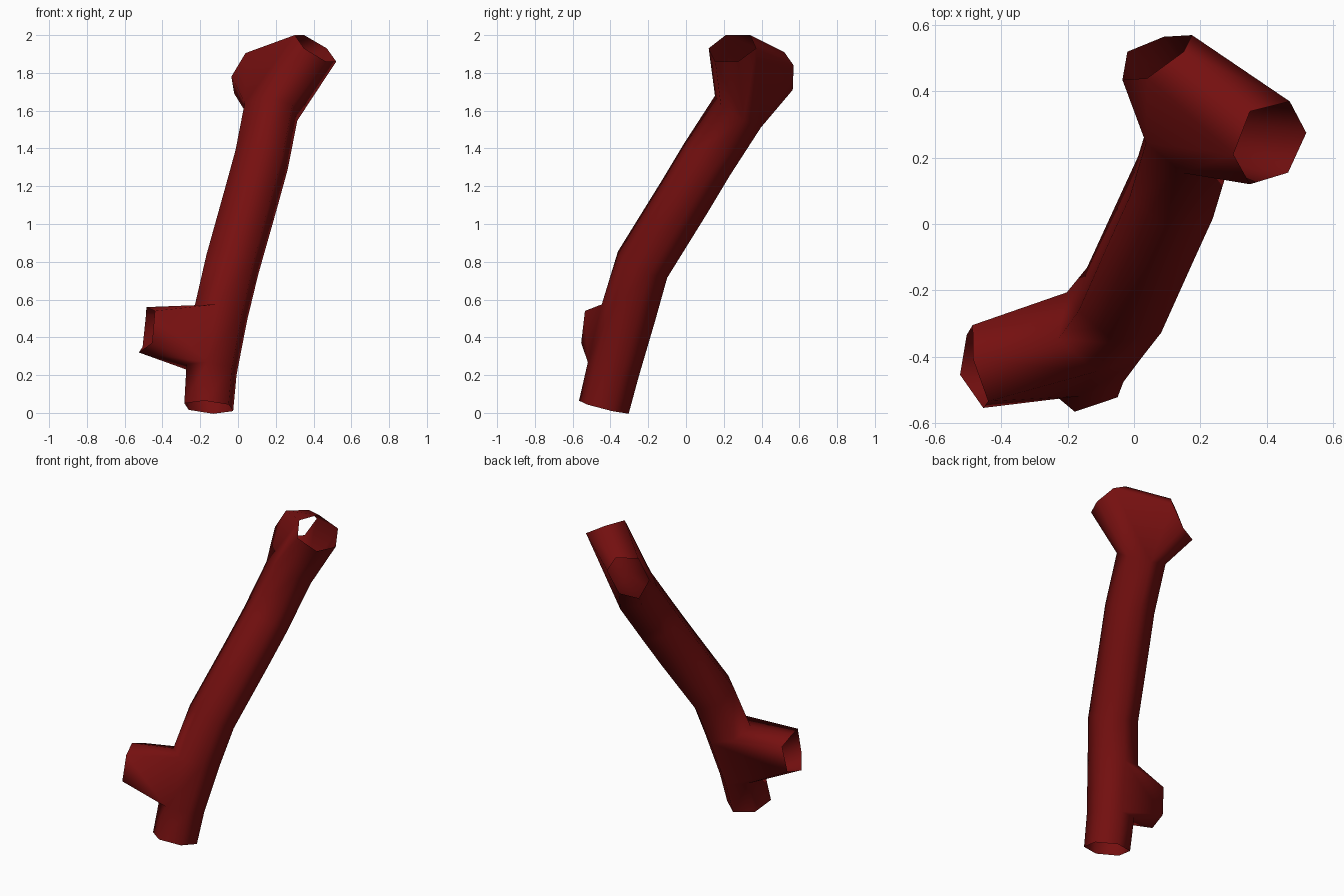
import bpy
import bmesh
from math import cos, sin, radians
from mathutils import Vector

cube = bpy.data.objects.get("Cube")
if cube:
    bpy.data.objects.remove(cube, do_unlink=True)

SIDES = 6
bm = bmesh.new()


def ring(points):
    return [bm.verts.new(p) for p in points]


def round_ring(centre, axis, radius, phase=20):
    """Six-sided ring square to the axis."""
    n = Vector(axis).normalized()
    u = (Vector((1, 0, 0)) - n * n.x).normalized()
    v = n.cross(u)
    angles = [radians(phase + 360 * i / SIDES) for i in range(SIDES)]
    return ring([Vector(centre) + radius * (u * cos(a) + v * sin(a)) for a in angles])


def loft(a, b):
    for i in range(SIDES):
        j = (i + 1) % SIDES
        bm.faces.new((a[i], a[j], b[j], b[i]))


def junction(*rings):
    """Skin three open rings together, leaving the mouths open."""
    verts = [v for r in rings for v in r]
    made = bmesh.ops.convex_hull(bm, input=verts, use_existing_faces=False)["geom"]
    faces = {f for f in made if isinstance(f, bmesh.types.BMFace)}
    caps = [f for f in faces if any(all(v in r for v in f.verts) for r in rings)]
    bmesh.ops.delete(bm, geom=caps, context="FACES")


# Trunk path: centre and radius of each ring
path = [
    ((-0.155, -0.435, 0.03), 0.138),
    ((-0.14, -0.385, 0.23), 0.142),
    ((-0.09, -0.305, 0.53), 0.15),
    ((-0.03, -0.23, 0.785), 0.15),
    ((0.07, -0.01, 1.14), 0.15),
    ((0.125, 0.11, 1.34), 0.15),
    ((0.175, 0.275, 1.595), 0.15),
]
centres = [Vector(c) for c, r in path]
trunk = []
for i, (c, r) in enumerate(path):
    axis = centres[min(i + 1, len(path) - 1)] - centres[max(i - 1, 0)]
    trunk.append(round_ring(c, axis, r))

# Open mouths of the two upper arms and the side branch
front_arm = ring([(0.30, 0.21, 2.0), (0.35, 0.34, 2.0), (0.47, 0.37, 1.93),
                  (0.52, 0.275, 1.86), (0.465, 0.155, 1.86), (0.35, 0.12, 1.93)])
back_arm = ring([(-0.035, 0.435, 1.78), (0.04, 0.44, 1.905), (0.15, 0.52, 1.91),
                 (0.175, 0.57, 1.84), (0.09, 0.565, 1.71), (-0.02, 0.52, 1.69)])
side_branch = ring([(-0.44, -0.535, 0.54), (-0.455, -0.555, 0.37), (-0.525, -0.455, 0.32),
                    (-0.505, -0.335, 0.35), (-0.487, -0.305, 0.52), (-0.485, -0.41, 0.56)])

# Plain tube lengths
loft(trunk[0], trunk[1])
for a, b in zip(trunk[2:-1], trunk[3:]):
    loft(a, b)

# Lower side fork and upper fork
junction(trunk[1], trunk[2], side_branch)
junction(trunk[-1], front_arm, back_arm)

bmesh.ops.recalc_face_normals(bm, faces=bm.faces[:])
for f in bm.faces:
    f.smooth = True

mesh = bpy.data.meshes.new("branching_tube")
bm.to_mesh(mesh)
bm.free()
tube = bpy.data.objects.new("branching_tube", mesh)
bpy.context.collection.objects.link(tube)

# Dark red material
colour = (0.18, 0.005, 0.005, 1)
mat = bpy.data.materials.new("dark_red")
mat.use_nodes = True
mat.diffuse_color = colour
mat.node_tree.nodes["Principled BSDF"].inputs["Base Color"].default_value = colour
mesh.materials.append(mat)
